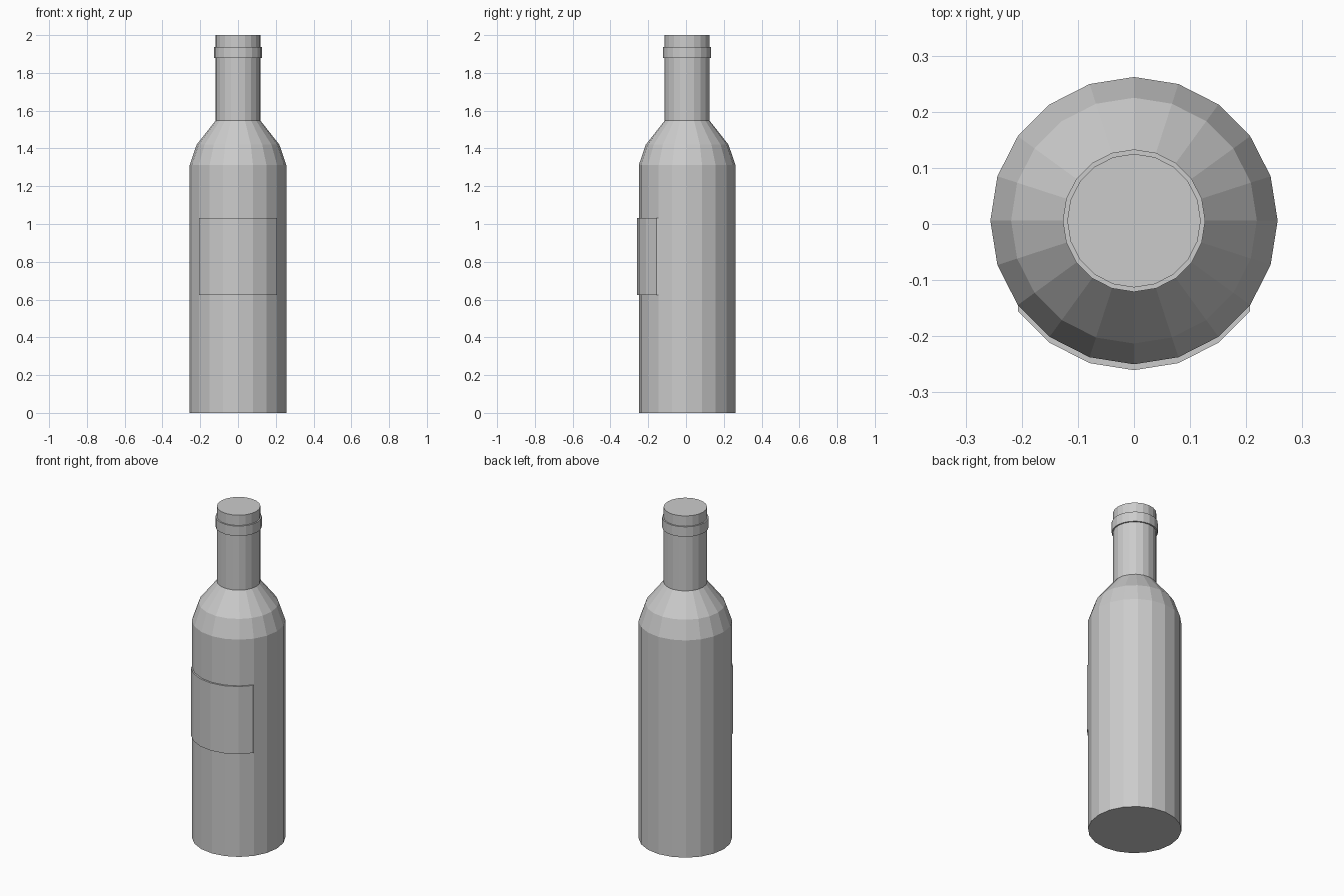
import bpy, bmesh
from math import sin, cos, radians, tau

if "Cube" in bpy.data.objects:
    bpy.data.objects.remove(bpy.data.objects["Cube"])

SIDES = 20
CY = 0.006      # bottle axis sits slightly behind centre because of the label
BODY_R = 0.256


def make_object(name, bm):
    bmesh.ops.recalc_face_normals(bm, faces=bm.faces)
    mesh = bpy.data.meshes.new(name)
    bm.to_mesh(mesh)
    bm.free()
    obj = bpy.data.objects.new(name, mesh)
    bpy.context.collection.objects.link(obj)
    return obj


def lathe(name, profile, closed=False):
    """Revolve (radius, z) points; cap the ends, or close the profile into a ring."""
    bm = bmesh.new()
    loops = [[bm.verts.new((r * cos(tau * i / SIDES), CY + r * sin(tau * i / SIDES), z))
              for i in range(SIDES)] for r, z in profile]
    pairs = list(zip(loops, loops[1:]))
    if closed:
        pairs.append((loops[-1], loops[0]))
    else:
        bm.faces.new(loops[0])
        bm.faces.new(loops[-1])
    for a, b in pairs:
        for i in range(SIDES):
            j = (i + 1) % SIDES
            bm.faces.new((a[i], a[j], b[j], b[i]))
    return make_object(name, bm)


# Body, shoulder and neck
lathe("bottle", [(BODY_R, 0), (BODY_R, 1.312), (0.219, 1.42),
                 (0.119, 1.547), (0.119, 2.0)])

# Raised band near the mouth
lathe("neck_band", [(0.115, 1.878), (0.127, 1.878), (0.127, 1.938), (0.115, 1.938)],
      closed=True)

# Label: six body facets pushed forward
bm = bmesh.new()
columns = []
for k in range(-3, 4):
    a = radians(18 * k)
    x, y = BODY_R * sin(a), CY - BODY_R * cos(a)
    columns.append([bm.verts.new((x, y + dy, z))
                    for dy, z in ((-0.0105, 0.625), (-0.0105, 1.033),
                                  (0.002, 1.033), (0.002, 0.625))])
for a, b in zip(columns, columns[1:]):
    for i in range(4):
        j = (i + 1) % 4
        bm.faces.new((a[i], a[j], b[j], b[i]))
bm.faces.new(columns[0])
bm.faces.new(columns[-1])
make_object("label", bm)
